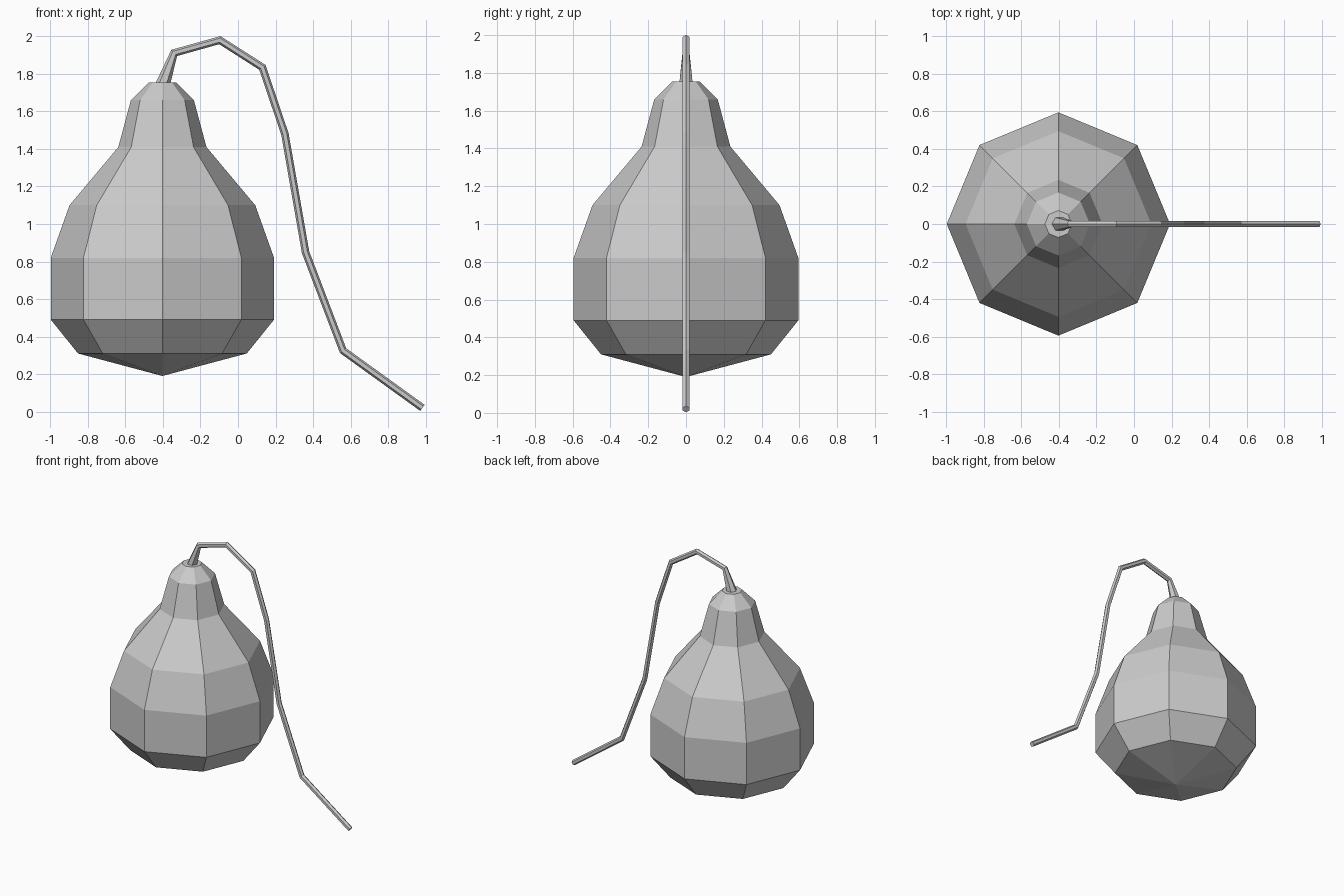
import bpy, bmesh
from math import cos, sin, tau
from mathutils import Vector

if "Cube" in bpy.data.objects:
    bpy.data.objects.remove(bpy.data.objects["Cube"], do_unlink=True)

grey = bpy.data.materials.new("plain_grey")
grey.use_nodes = True
colour = (0.6, 0.6, 0.6, 1)
grey.diffuse_color = colour
grey.node_tree.nodes["Principled BSDF"].inputs["Base Color"].default_value = colour


def loft(name, rings):
    """Skin a list of equal-sized point rings, closing both ends, flat shaded."""
    bm = bmesh.new()
    loops = [[bm.verts.new(p) for p in ring] for ring in rings]
    n = len(loops[0])
    for a, b in zip(loops, loops[1:]):
        for i in range(n):
            j = (i + 1) % n
            bm.faces.new((a[i], a[j], b[j], b[i]))
    bm.faces.new(loops[0])
    bm.faces.new(loops[-1])
    bmesh.ops.remove_doubles(bm, verts=bm.verts, dist=0.0005)
    bmesh.ops.recalc_face_normals(bm, faces=bm.faces)
    mesh = bpy.data.meshes.new(name)
    bm.to_mesh(mesh)
    bm.free()
    mesh.materials.append(grey)
    obj = bpy.data.objects.new(name, mesh)
    bpy.context.collection.objects.link(obj)
    return obj


def ring(centre, u, v, sides):
    return [centre + u * cos(tau * i / sides) + v * sin(tau * i / sides)
            for i in range(sides)]


X, Y, Z = Vector((1, 0, 0)), Vector((0, 1, 0)), Vector((0, 0, 1))

# Gourd body: eight-sided turned profile (radius, height), pointed underneath
profile = [(0.0001, 0.19), (0.45, 0.31), (0.595, 0.49), (0.595, 0.82),
           (0.495, 1.10), (0.235, 1.41), (0.168, 1.66), (0.072, 1.755)]
loft("gourd_body", [ring(Vector((-0.403, 0, z)), X * r, Y * r, 8) for r, z in profile])

# Drooping stem: thick at the base, mitred at each bend
path = [Vector((x, 0, z)) for x, z in
        [(-0.4, 1.75), (-0.34, 1.912), (-0.097, 1.98), (0.13, 1.835),
         (0.25, 1.48), (0.36, 0.85), (0.56, 0.325), (0.983, 0.02)]]
rings = []
for i, p in enumerate(path):
    before = (p - path[i - 1]).normalized() if i else Z
    after = (path[i + 1] - p).normalized() if i < len(path) - 1 else before
    if i == 0:
        after = before
    tangent = (before + after).normalized()
    radius = 0.04 if i == 0 else 0.02
    across = Y.cross(tangent) * radius / tangent.dot(before)
    rings.append(ring(p, across, Y * radius, 6))
loft("stem", rings)
